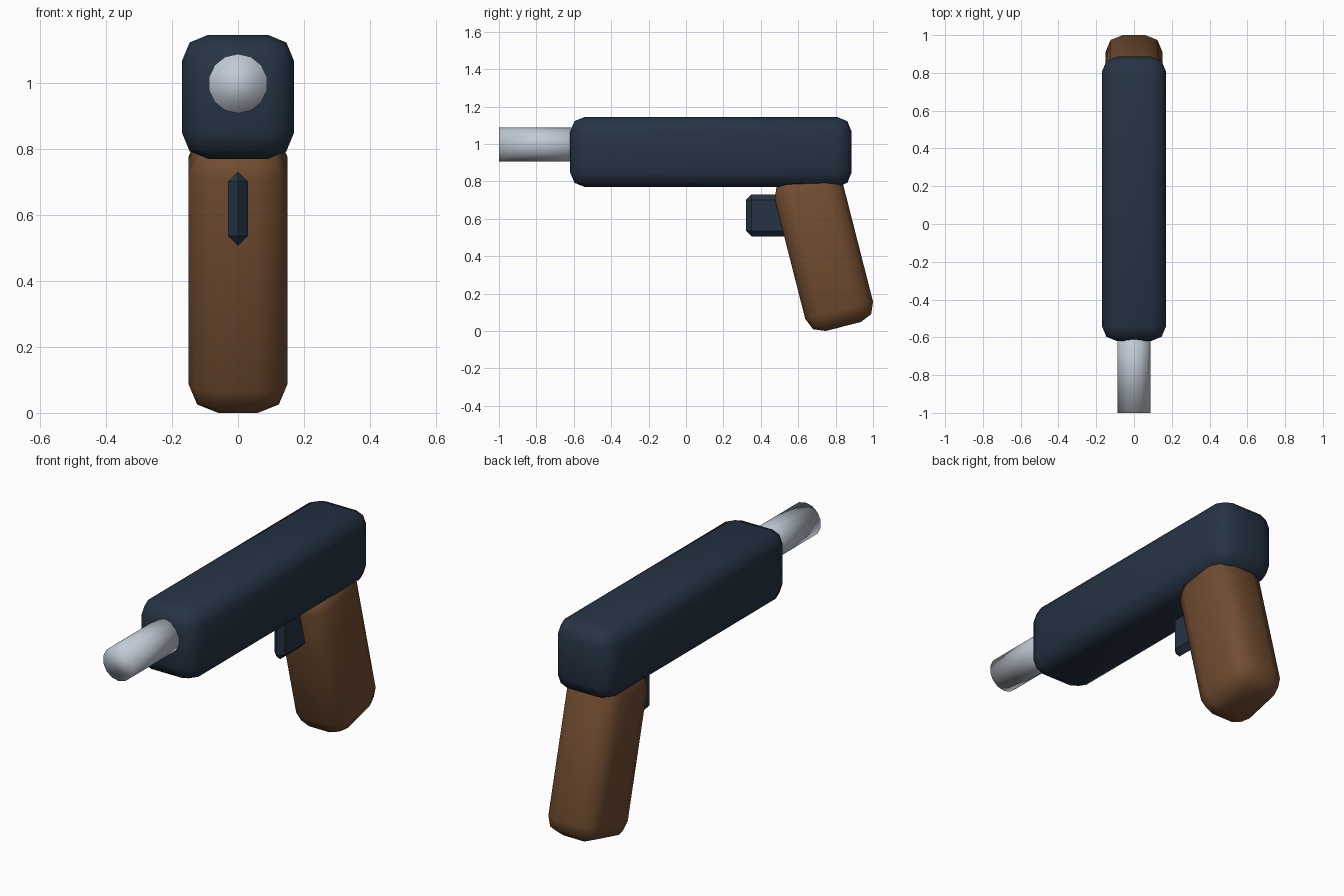
import bpy
import math

default = bpy.data.objects.get("Cube")
if default:
    bpy.data.objects.remove(default, do_unlink=True)


def material(name, rgb):
    mat = bpy.data.materials.new(name)
    mat.use_nodes = True
    color = (*rgb, 1.0)
    mat.diffuse_color = color
    mat.node_tree.nodes["Principled BSDF"].inputs["Base Color"].default_value = color
    return mat


navy = material("navy", (0.019, 0.034, 0.058))
brown = material("brown", (0.165, 0.073, 0.030))
silver = material("silver", (0.53, 0.59, 0.66))


def rounded_box(name, center, size, bevel, segments, mat, tilt=0.0, smooth=True):
    bpy.ops.mesh.primitive_cube_add(size=1, location=center, rotation=(tilt, 0, 0))
    obj = bpy.context.object
    obj.name = name
    obj.scale = size
    bpy.ops.object.transform_apply(location=False, rotation=False, scale=True)
    mod = obj.modifiers.new("rounded edges", 'BEVEL')
    mod.width = bevel
    mod.segments = segments
    mod.limit_method = 'NONE'
    obj.data.materials.append(mat)
    if smooth:
        bpy.ops.object.shade_smooth()
    return obj


# Main housing
rounded_box("body", (0, 0.133, 0.957), (0.34, 1.506, 0.376), 0.08, 2, navy)

# Handle, leaning back toward its foot
rounded_box("grip", (0, 0.737, 0.431), (0.30, 0.374, 0.84), 0.09, 2, brown, tilt=0.25)

# Thin trigger with chamfered edges
rounded_box("trigger", (0, 0.445, 0.618), (0.06, 0.25, 0.225), 0.0299, 1, navy,
            smooth=False)

# Barrel running into the housing
bpy.ops.mesh.primitive_cylinder_add(vertices=14, radius=0.09, depth=0.5,
                                    location=(0, -0.75, 0.997),
                                    rotation=(math.radians(90), 0, 0))
barrel = bpy.context.object
barrel.name = "barrel"
barrel.data.materials.append(silver)
bpy.ops.object.shade_smooth()
